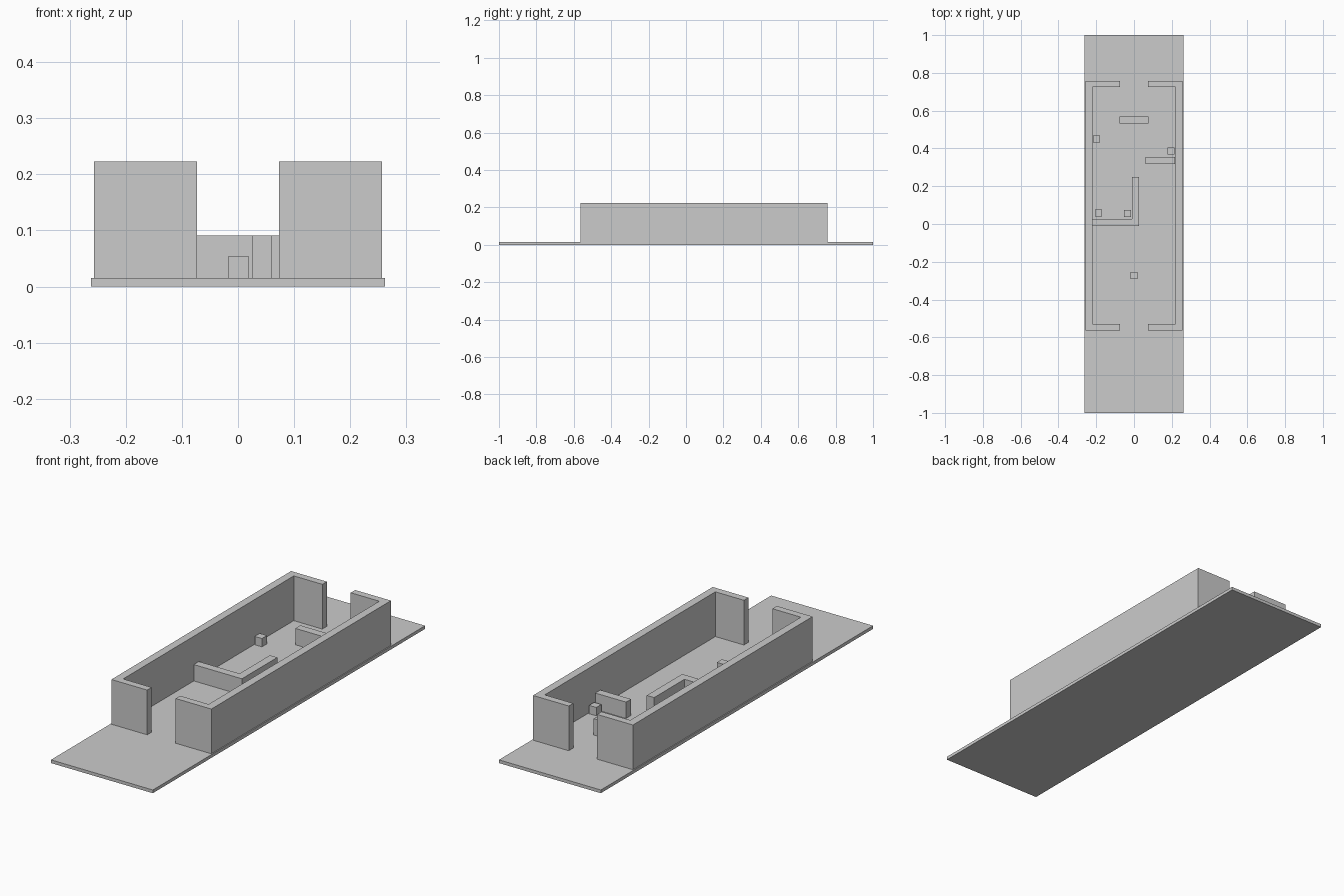
import bpy
import bmesh

if "Cube" in bpy.data.objects:
    bpy.data.objects.remove(bpy.data.objects["Cube"])

FLOOR = 0.015
WALL_TOP = 0.223
LOW_TOP = 0.091
CRATE = 0.037


def prism(name, outline, z0, z1):
    """Extrude a flat outline from z0 up to z1."""
    bm = bmesh.new()
    face = bm.faces.new([bm.verts.new((x, y, z0)) for x, y in outline])
    top = bmesh.ops.extrude_face_region(bm, geom=[face])["geom"]
    verts = [v for v in top if isinstance(v, bmesh.types.BMVert)]
    bmesh.ops.translate(bm, verts=verts, vec=(0, 0, z1 - z0))
    bmesh.ops.recalc_face_normals(bm, faces=bm.faces)
    mesh = bpy.data.meshes.new(name)
    bm.to_mesh(mesh)
    bm.free()
    obj = bpy.data.objects.new(name, mesh)
    bpy.context.collection.objects.link(obj)
    return obj


def block(name, x0, x1, y0, y1, z0, z1):
    return prism(name, [(x0, y0), (x1, y0), (x1, y1), (x0, y1)], z0, z1)


# Ground slab
block("floor_slab", -0.262, 0.262, -1, 1, 0, FLOOR)

# C-shaped outer walls, mirrored to leave a doorway at each end
out_x, in_x, door_x = 0.257, 0.22, 0.073
front, back, thick = -0.563, 0.757, 0.033
for side, label in ((-1, "left"), (1, "right")):
    outline = [(door_x, front), (out_x, front), (out_x, back), (door_x, back),
               (door_x, back - thick), (in_x, back - thick),
               (in_x, front + thick), (door_x, front + thick)]
    prism(f"outer_wall_{label}", [(side * x, y) for x, y in outline], FLOOR, WALL_TOP)

# Low L-shaped partition, joined to the left wall
prism("corner_partition",
      [(-0.22, -0.01), (0.027, -0.01), (0.027, 0.25),
       (-0.011, 0.25), (-0.011, 0.027), (-0.22, 0.027)], FLOOR, LOW_TOP)

# Straight low partitions
block("back_partition", -0.077, 0.077, 0.531, 0.568, FLOOR, LOW_TOP)
block("right_partition", 0.06, 0.218, 0.318, 0.355, FLOOR, LOW_TOP)

# Small crates standing on the floor
crates = [(-0.198, 0.451), (0.196, 0.387), (-0.189, 0.059), (-0.035, 0.056), (0.001, -0.273)]
for i, (x, y) in enumerate(crates, 1):
    h = CRATE / 2
    block(f"crate_{i}", x - h, x + h, y - h, y + h, FLOOR, FLOOR + 0.039)
